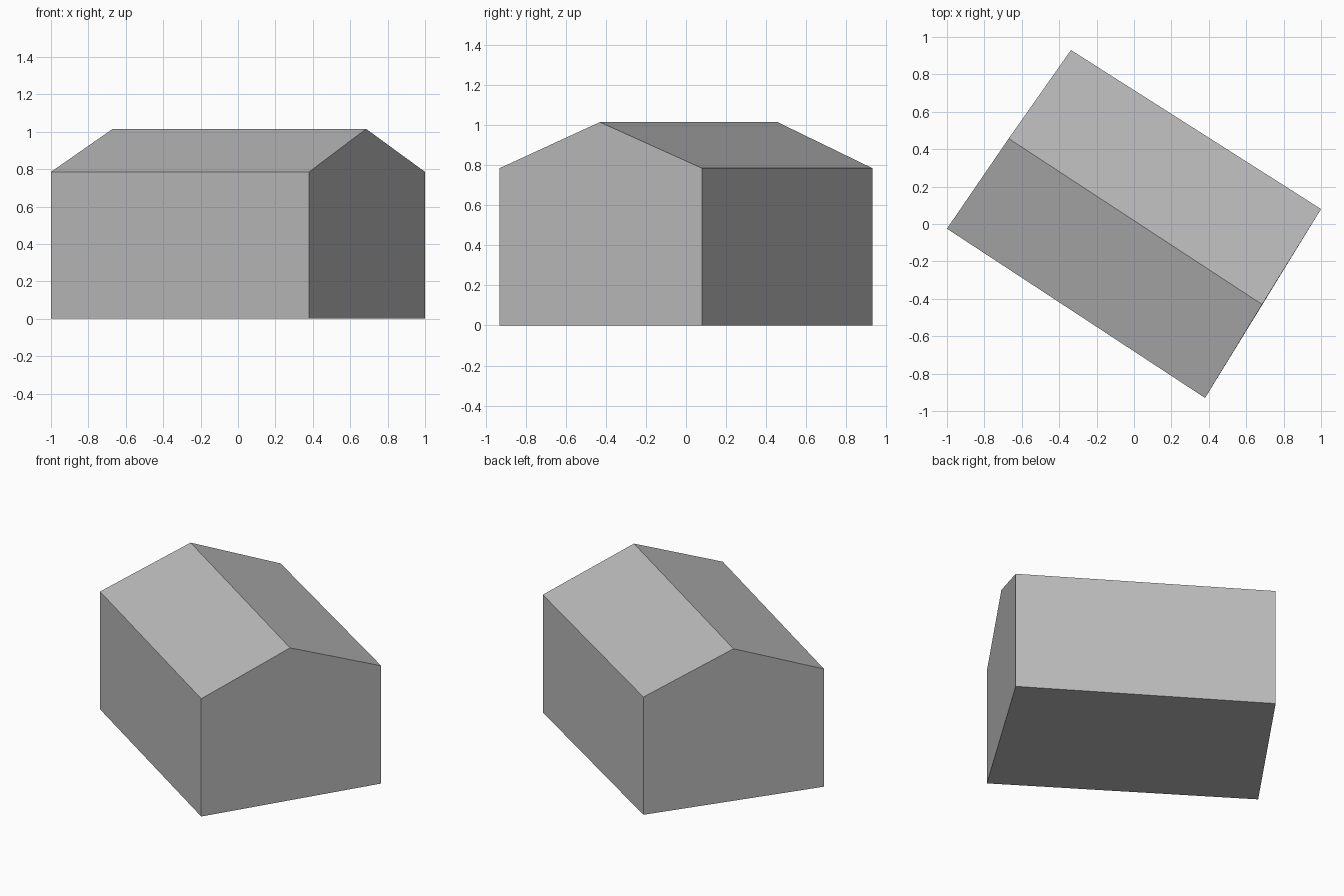
import bpy
import bmesh

EAVES, RIDGE = 0.785, 1.015

cube = bpy.data.objects.get("Cube")
if cube:
    bpy.data.objects.remove(cube, do_unlink=True)

# Plain grey for the whole building
grey = bpy.data.materials.new("plain_grey")
grey.use_nodes = True
colour = (0.5, 0.5, 0.5, 1)
grey.diffuse_color = colour
grey.node_tree.nodes["Principled BSDF"].inputs["Base Color"].default_value = colour


def gable(bm, front, ridge, back):
    """Five-cornered end wall: front edge up, over the ridge, back edge down."""
    corners = [(*front, 0), (*front, EAVES), (*ridge, RIDGE), (*back, EAVES), (*back, 0)]
    return [bm.verts.new(c) for c in corners]


# Gabled building: two end walls joined by walls, roof slopes and floor
bm = bmesh.new()
left_end = gable(bm, (0.38, -0.93), (0.685, -0.43), (1.0, 0.08))
right_end = gable(bm, (-1.0, -0.025), (-0.67, 0.457), (-0.337, 0.93))
bm.faces.new(left_end)
bm.faces.new(right_end)
for i in range(5):
    j = (i + 1) % 5
    bm.faces.new((left_end[i], left_end[j], right_end[j], right_end[i]))
bmesh.ops.recalc_face_normals(bm, faces=bm.faces)

mesh = bpy.data.meshes.new("gabled_building")
bm.to_mesh(mesh)
bm.free()
mesh.materials.append(grey)
building = bpy.data.objects.new("gabled_building", mesh)
bpy.context.collection.objects.link(building)
